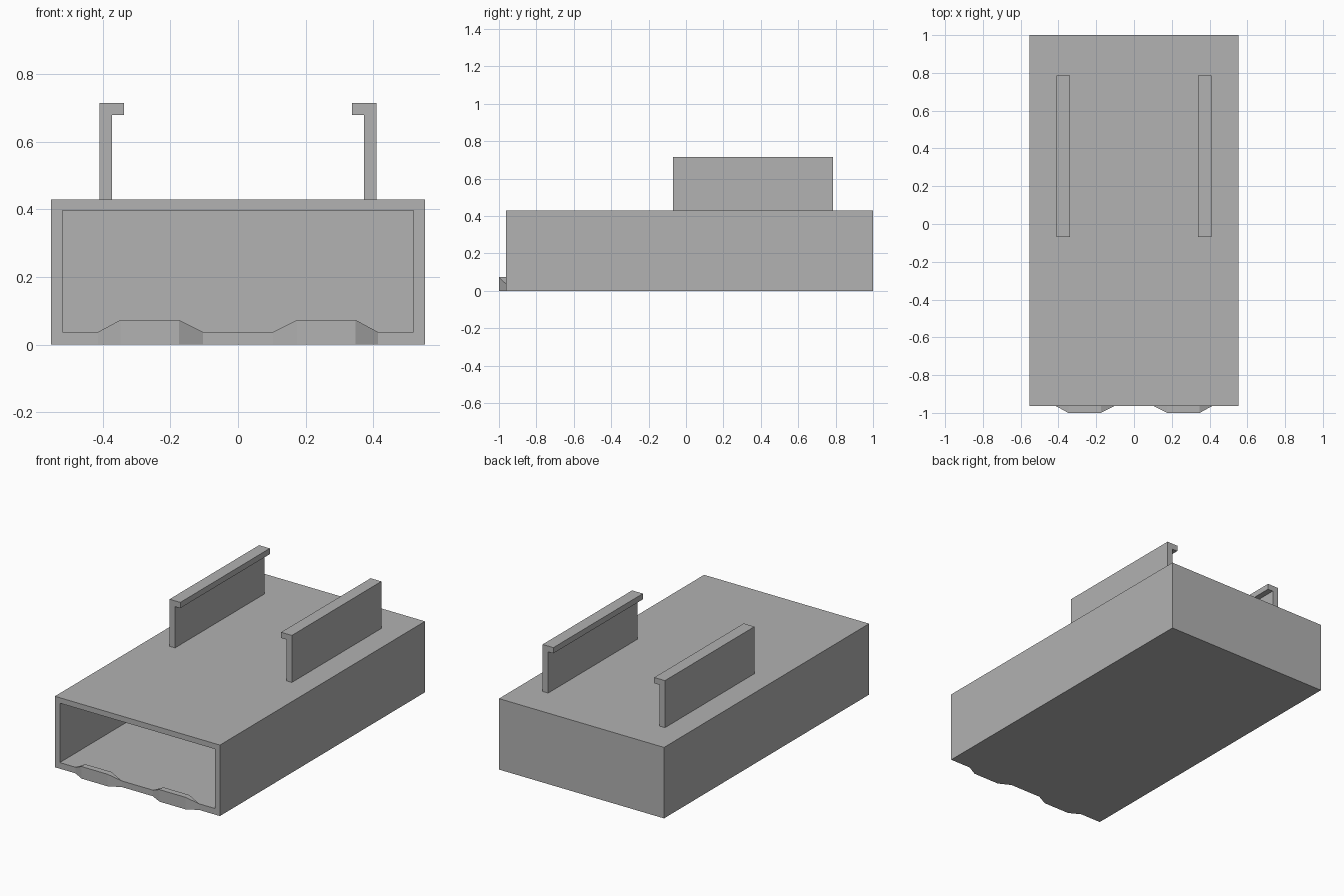
import bpy
import bmesh
from mathutils import Vector

cube = bpy.data.objects.get("Cube")
if cube:
    bpy.data.objects.remove(cube, do_unlink=True)

HALF_W, FRONT, BACK, HEIGHT = 0.553, -0.963, 1.0, 0.43
WALL, FLOOR = 0.033, 0.037

grey = bpy.data.materials.new("plain grey")
grey.use_nodes = True
grey.diffuse_color = (0.445, 0.445, 0.445, 1)
grey.node_tree.nodes["Principled BSDF"].inputs["Base Color"].default_value = grey.diffuse_color


def finish(name, bm):
    bmesh.ops.recalc_face_normals(bm, faces=bm.faces[:])
    mesh = bpy.data.meshes.new(name)
    bm.to_mesh(mesh)
    bm.free()
    mesh.materials.append(grey)
    obj = bpy.data.objects.new(name, mesh)
    bpy.context.collection.objects.link(obj)
    return obj


def extrude_profile(bm, points, offset):
    """Make a face from points and sweep it along offset."""
    face = bm.faces.new([bm.verts.new(p) for p in points])
    geom = bmesh.ops.extrude_face_region(bm, geom=[face])["geom"]
    verts = [g for g in geom if isinstance(g, bmesh.types.BMVert)]
    bmesh.ops.translate(bm, verts=verts, vec=offset)


# Hollow body, open at the front
bm = bmesh.new()
bmesh.ops.create_cube(bm, size=1)
for v in bm.verts:
    v.co = Vector((v.co.x * 2 * HALF_W,
                   FRONT if v.co.y < 0 else BACK,
                   HEIGHT if v.co.z > 0 else 0))
bm.normal_update()
mouth = min(bm.faces, key=lambda f: f.normal.y)
bmesh.ops.inset_region(bm, faces=[mouth], thickness=WALL, use_even_offset=True)
for v in mouth.verts:
    v.co.z = max(v.co.z, FLOOR)
mouth = bmesh.ops.extrude_discrete_faces(bm, faces=[mouth])["faces"][0]
for v in mouth.verts:
    v.co.y = BACK - FLOOR
finish("body", bm)

# Hooked rails on top, with the hooks pointing inward
for side, label in ((1, "left"), (-1, "right")):
    bm = bmesh.new()
    profile = [(0.41, HEIGHT), (0.41, 0.715), (0.338, 0.715),
               (0.338, 0.68), (0.373, 0.68), (0.373, HEIGHT)]
    extrude_profile(bm, [(side * x, -0.07, z) for x, z in profile], (0, 0.857, 0))
    finish(label + "_rail", bm)

# Tapered lips on the front edge of the floor
for side, label in ((1, "left"), (-1, "right")):
    bm = bmesh.new()
    corners = [(0.103, FRONT, 0), (0.175, -1, 0), (0.348, -1, 0), (0.415, FRONT, 0),
               (0.103, FRONT, FLOOR), (0.175, -1, 0.073), (0.348, -1, 0.073),
               (0.415, FRONT, FLOOR), (0.175, FRONT, 0.073), (0.348, FRONT, 0.073)]
    for x, y, z in corners:
        bm.verts.new((side * x, y, z))
    bmesh.ops.convex_hull(bm, input=bm.verts[:])
    bmesh.ops.dissolve_limit(bm, angle_limit=0.01, verts=bm.verts[:], edges=bm.edges[:])
    finish(label + "_front_lip", bm)
